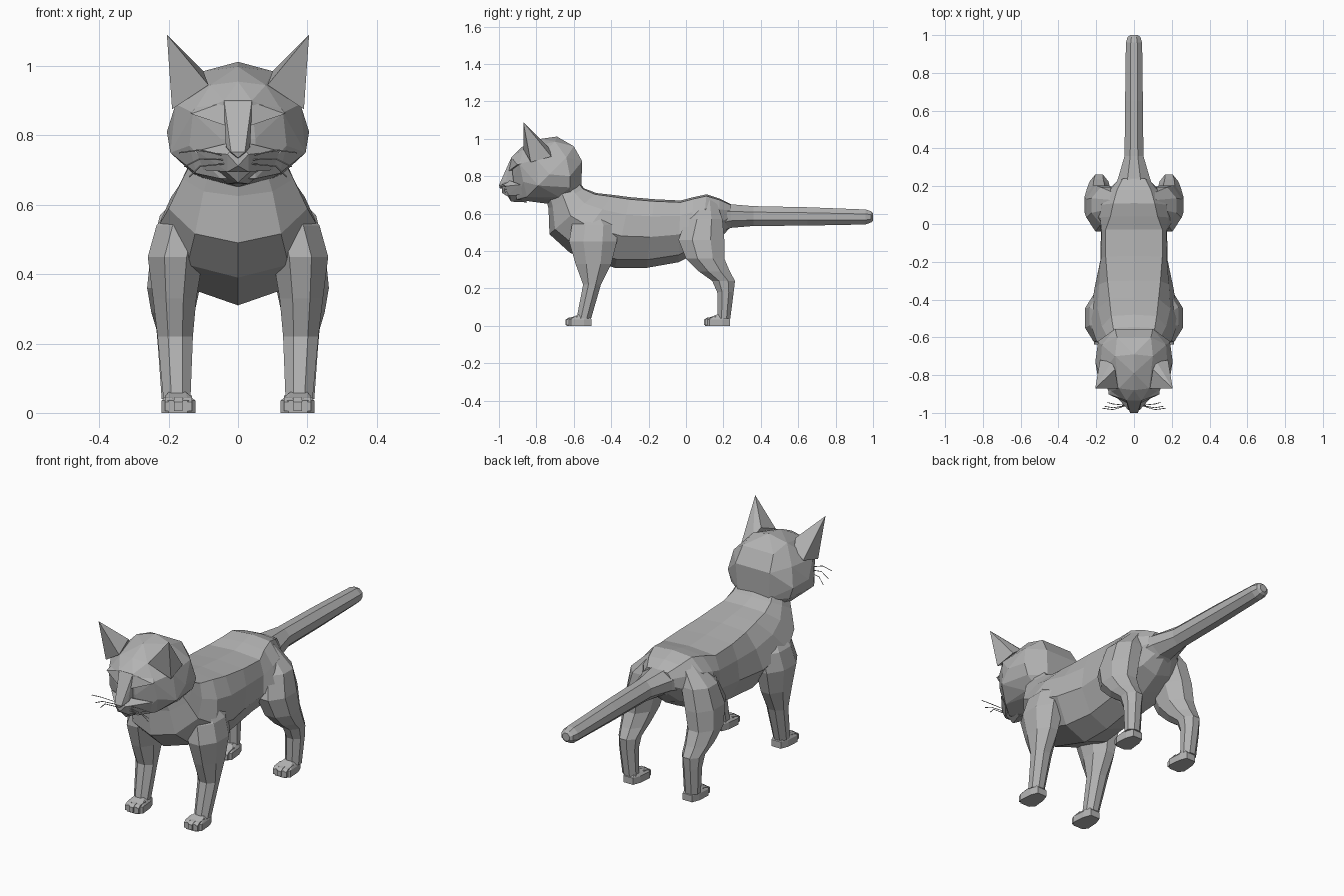
import bpy, bmesh
from mathutils import Vector

if "Cube" in bpy.data.objects:
    bpy.data.objects.remove(bpy.data.objects["Cube"])

fur = bpy.data.materials.new("grey fur")
fur.use_nodes = True
GREY = (0.45, 0.45, 0.45, 1)
fur.diffuse_color = GREY
fur.node_tree.nodes["Principled BSDF"].inputs["Base Color"].default_value = GREY


def finish(name, bm, mirror=False):
    """Turn a bmesh into a flat shaded object, optionally mirrored over x."""
    bmesh.ops.recalc_face_normals(bm, faces=bm.faces)
    mesh = bpy.data.meshes.new(name)
    bm.to_mesh(mesh)
    bm.free()
    mesh.materials.append(fur)
    ob = bpy.data.objects.new(name, mesh)
    bpy.context.collection.objects.link(ob)
    if mirror:
        mod = ob.modifiers.new("mirror", 'MIRROR')
        mod.use_mirror_merge = False
    return ob


def loft(name, rings, mirror=False):
    """Skin a list of equal rings and cap both ends."""
    bm = bmesh.new()
    loops = [[bm.verts.new(p) for p in ring] for ring in rings]
    n = len(loops[0])
    for a, b in zip(loops, loops[1:]):
        for i in range(n):
            j = (i + 1) % n
            bm.faces.new((a[i], a[j], b[j], b[i]))
    bm.faces.new(loops[0])
    bm.faces.new(loops[-1])
    return finish(name, bm, mirror)


def hull(name, points, both=False, mirror=False):
    """Faceted solid round some points; both adds their mirror images first."""
    bm = bmesh.new()
    pts = set(points)
    if both:
        pts |= {(-x, y, z) for x, y, z in points}
    for p in sorted(pts):
        bm.verts.new(p)
    res = bmesh.ops.convex_hull(bm, input=bm.verts)
    loose = [v for v in res["geom_interior"] if isinstance(v, bmesh.types.BMVert)]
    bmesh.ops.delete(bm, geom=loose, context='VERTS')
    bmesh.ops.dissolve_limit(bm, angle_limit=0.06, verts=bm.verts, edges=bm.edges)
    return finish(name, bm, mirror)


OCTAGON = [(1, .4), (.4, 1), (-.4, 1), (-1, .4), (-1, -.4), (-.4, -1), (.4, -1), (1, -.4)]


# Torso: slanted rings (top y, top z, bottom y, bottom z, back width, side width)
def torso_ring(yt, zt, yb, zb, back, side):
    top, low = Vector((0, yt, zt)), Vector((0, yb, zb))
    half = [(back, .03), ((back + side) / 2 + .01, .25), (side, .55), (side * .62, .88)]
    right = [top.lerp(low, t) + Vector((x, 0, 0)) for x, t in half]
    left = [Vector((-p.x, p.y, p.z)) for p in reversed(right)]
    return [top] + right + [low] + left


loft("torso", [torso_ring(*r) for r in (
    (-.58, .78, -.75, .69, .10, .13),
    (-.545, .735, -.735, .625, .11, .16),
    (-.48, .71, -.73, .49, .12, .20),
    (-.39, .70, -.62, .39, .13, .235),
    (-.30, .688, -.38, .31, .14, .21),
    (-.17, .677, -.21, .31, .15, .178),
    (-.03, .67, -.04, .34, .15, .175),
    (.04, .688, .02, .37, .125, .215),
    (.11, .703, .08, .40, .11, .21),
    (.18, .68, .17, .45, .09, .14),
    (.24, .65, .23, .52, .06, .08))])


# Tail: octagonal rings (y, middle z, half width, half height)
loft("tail", [[(w * a, y, z + h * b) for a, b in OCTAGON] for y, z, w, h in (
    (.17, .58, .11, .085), (.24, .587, .085, .063), (.36, .587, .05, .053),
    (.65, .585, .047, .049), (.96, .582, .043, .04), (.99, .583, .034, .03),
    (1, .583, .02, .02))])


# Legs: octagonal rings (z, inner x, outer x, front y, back y)
def leg(name, rings):
    loft(name, [[((a + b + (b - a) * u) / 2, (f + r + (r - f) * v) / 2, z)
                 for u, v in OCTAGON] for z, a, b, f, r in rings], mirror=True)


leg("front_leg", (
    (.64, .07, .15, -.56, -.46), (.54, .08, .235, -.61, -.37),
    (.45, .10, .26, -.625, -.37), (.33, .12, .245, -.59, -.40),
    (.22, .13, .232, -.55, -.455), (.04, .137, .215, -.585, -.507)))
leg("back_leg", (
    (.67, .04, .12, .05, .16), (.57, .06, .225, 0, .195),
    (.46, .09, .252, -.04, .205), (.36, .11, .262, 0, .205),
    (.29, .125, .25, .07, .235), (.24, .135, .235, .14, .262),
    (.18, .14, .23, .167, .255), (.04, .14, .22, .17, .237)))


# Paws with three slightly raised toes
def paw(name, front):
    sole = ((.145, .14), (.20, .14), (.215, .10), (.22, .03), (.20, .006),
            (.145, .006), (.123, .03), (.13, .10))
    hull(name, [(x, front + y, 0) for x, y in sole]
         + [(x, front + y, .035) for x, y in sole]
         + [(x, front + y, .06) for x in (.15, .20) for y in (.07, .12)], mirror=True)
    for i in range(3):
        x = .145 + i * .027
        y = front + (0 if i == 1 else .006)
        hull(name + "_toe", [(x + s * .012, y + d, z) for s in (-1, 1)
             for d, z in ((0, .005), (0, .032), (.015, .043), (.06, .05), (.06, .005))],
             mirror=True)


paw("front_paw", -.645)
paw("back_paw", .095)

# Head
hull("head", [
    (.09, -.56, .74), (.10, -.555, .88), (.09, -.60, .96), (0, -.69, 1.012),
    (.10, -.70, .985), (0, -.79, .998), (.08, -.87, .945), (0, -.88, .955),
    (.17, -.64, .90), (.18, -.80, .89), (.19, -.62, .80), (.205, -.73, .81),
    (.195, -.79, .75), (.17, -.62, .74), (.13, -.68, .69), (.12, -.85, .69),
    (.04, -.935, .90), (.13, -.89, .865), (.05, -.925, .79), (.14, -.87, .77),
    (.05, -.905, .675), (0, -.72, .65), (.09, -.62, .67)], both=True)

# Brows: ledges that grow out of the forehead over the closed eyes
hull("brow", [(.03, -.95, .826), (.135, -.902, .862), (.03, -.935, .90),
              (.12, -.88, .885), (.03, -.90, .835), (.135, -.86, .872)], mirror=True)

# Nose bridge, muzzle and chin
hull("nose_bridge", [(.04, -.934, .90), (.038, -.952, .83), (.035, -.965, .77),
                     (.02, -1, .752), (0, -.995, .735), (.03, -.90, .74)], both=True)
hull("muzzle", [(0, -.965, .785), (.03, -.985, .745), (0, -.985, .712), (.05, -.955, .745),
                (.12, -.885, .755), (.10, -.875, .70), (.03, -.96, .695)], both=True)
hull("chin", [(.04, -.945, .70), (0, -.955, .695), (0, -.935, .664),
              (.08, -.87, .70), (.03, -.85, .66)], both=True)

# Ears
hull("ear", [(.205, -.87, 1.09), (.085, -.87, .945), (.19, -.83, .875),
             (.10, -.77, .985), (.18, -.72, .905), (.12, -.73, .95)], mirror=True)

# Whiskers: thin curves fanning out from the muzzle
for i, (tip_y, tip_z) in enumerate(((-.975, .75), (-.965, .71), (-.945, .68))):
    for side in (-1, 1):
        curve = bpy.data.curves.new("whisker", 'CURVE')
        curve.dimensions = '3D'
        curve.bevel_depth = .002
        curve.bevel_resolution = 0
        curve.materials.append(fur)
        path = curve.splines.new('POLY')
        path.points.add(2)
        root_z = .742 - i * .012
        spots = ((.04, -.96, root_z), (.11, tip_y - .008, (root_z + tip_z) / 2 + .012),
                 (.17 - i * .015, tip_y, tip_z))
        for point, (x, y, z) in zip(path.points, spots):
            point.co = (side * x, y, z, 1)
        whisker = bpy.data.objects.new("whisker", curve)
        bpy.context.collection.objects.link(whisker)
